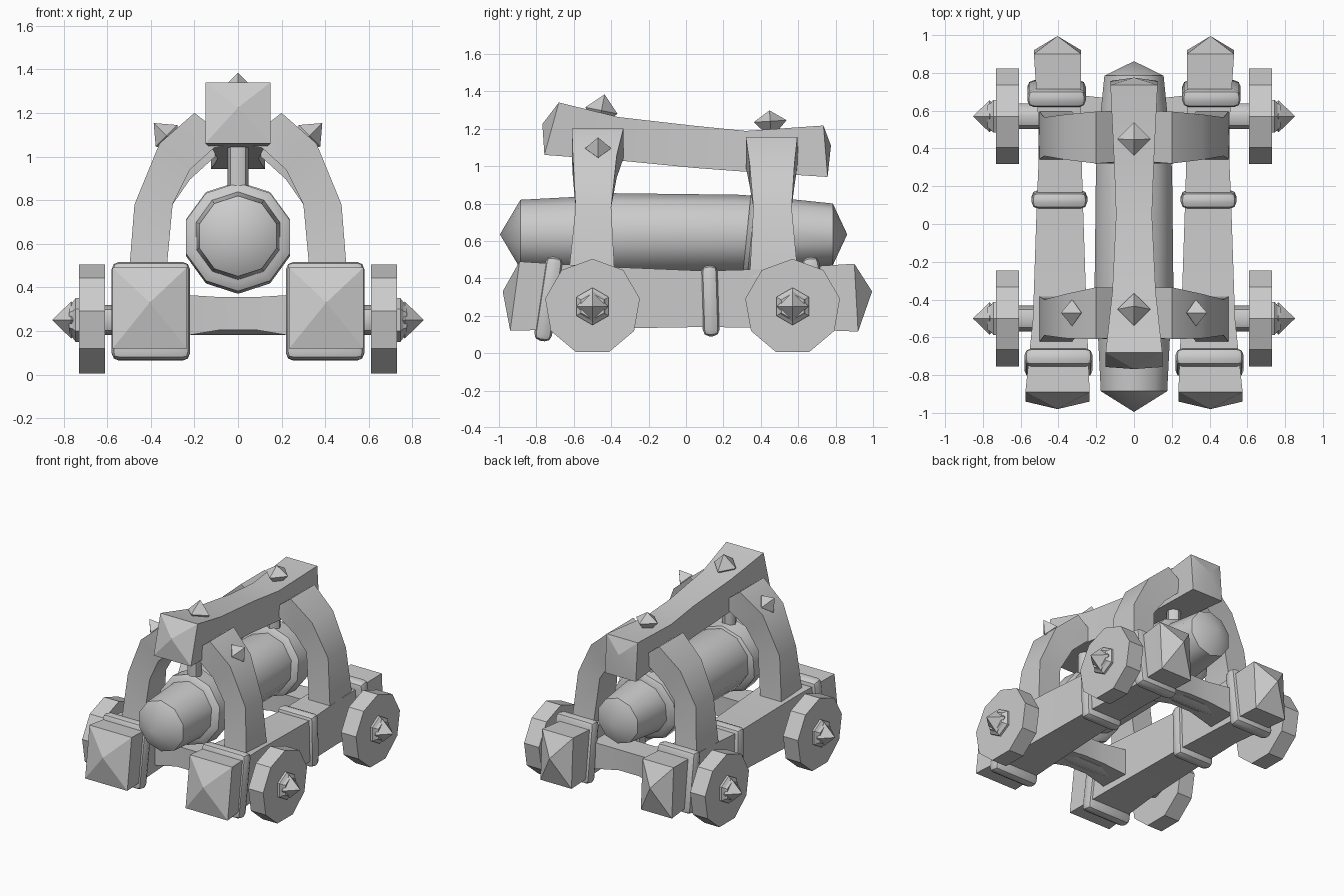
import bpy, bmesh, math
from mathutils import Vector, Matrix

if "Cube" in bpy.data.objects:
    bpy.data.objects.remove(bpy.data.objects["Cube"])

mat = bpy.data.materials.new("plain grey")
mat.diffuse_color = (0.6, 0.6, 0.6, 1)
mat.use_nodes = True
mat.node_tree.nodes["Principled BSDF"].inputs["Base Color"].default_value = mat.diffuse_color


def loft(name, rings, smooth=30):
    """Skin a list of rings; a ring of one point makes a tip."""
    bm = bmesh.new()
    vr = [[bm.verts.new(p) for p in r] for r in rings]
    for a, b in zip(vr, vr[1:]):
        n = max(len(a), len(b))
        for i in range(n):
            j = (i + 1) % n
            if len(a) == 1:
                bm.faces.new((a[0], b[i], b[j]))
            elif len(b) == 1:
                bm.faces.new((a[i], a[j], b[0]))
            else:
                bm.faces.new((a[i], a[j], b[j], b[i]))
    for r in (vr[0], vr[-1]):
        if len(r) > 2:
            bm.faces.new(r)
    bmesh.ops.recalc_face_normals(bm, faces=bm.faces)
    return finish(name, bm, smooth)


def finish(name, bm, smooth):
    me = bpy.data.meshes.new(name)
    bm.to_mesh(me)
    bm.free()
    me.materials.append(mat)
    ob = bpy.data.objects.new(name, me)
    bpy.context.collection.objects.link(ob)
    if smooth:
        bpy.ops.object.select_all(action='DESELECT')
        ob.select_set(True)
        bpy.context.view_layer.objects.active = ob
        bpy.ops.object.shade_smooth_by_angle(angle=math.radians(smooth))
    return ob


def lathe(name, origin, direction, profile, n, smooth=45):
    """Round part along a direction; profile holds (distance, radius)."""
    q = Vector(direction).to_track_quat('Z', 'Y')
    o = Vector(origin)
    rings = []
    for t, r in profile:
        k = n if r > 0 else 1
        ang = [math.pi / 2 + 2 * math.pi * i / n for i in range(k)]
        rings.append([o + q @ Vector((r * math.cos(a), r * math.sin(a), t)) for a in ang])
    return loft(name, rings, smooth)


def spike(name, origin, direction, r=0.085, h=0.088):
    lathe(name, origin, direction, [(-0.06, r * 0.35), (0, r), (h, 0)], 4, 0)


def box_ring(x0, x1, z0, z1, yb, yt):
    return [(x0, yb, z0), (x1, yb, z0), (x1, yt, z1), (x0, yt, z1)]


def band(name, x, y, z, w, d, h, tilt):
    """Rounded strap around a side beam."""
    bm = bmesh.new()
    bmesh.ops.create_cube(bm, size=1, matrix=Matrix.Diagonal((w, d, h, 1)))
    bmesh.ops.bevel(bm, geom=bm.edges[:], offset=0.035, segments=2,
                    profile=0.5, affect='EDGES')
    bmesh.ops.transform(bm, verts=bm.verts, matrix=Matrix.Translation((x, y, z))
                        @ Matrix.Rotation(tilt, 4, 'X'))
    finish(name, bm, 40)


for s, side in ((-1, "left"), (1, "right")):
    # side beams with blunt pointed ends
    rings = [[(s * 0.405, -0.98, 0.33)],
             box_ring(0.235, 0.575, 0.12, 0.49, -0.94, -0.89),
             box_ring(0.25, 0.535, 0.13, 0.465, -0.5, -0.5),
             box_ring(0.27, 0.515, 0.14, 0.44, 0.1, 0.1),
             box_ring(0.28, 0.50, 0.135, 0.45, 0.45, 0.45),
             box_ring(0.28, 0.53, 0.115, 0.478, 0.92, 0.90),
             [(s * 0.405, 0.995, 0.33)]]
    rings = [r if len(r) == 1 else [(s * x, y, z) for x, y, z in r] for r in rings]
    loft(side + "_side_beam", rings, 20)

    # straps
    band(side + "_front_band", s * 0.40, -0.735, 0.29, 0.36, 0.095, 0.455, -0.15)
    band(side + "_middle_band", s * 0.395, 0.13, 0.28, 0.295, 0.09, 0.38, 0.03)
    band(side + "_back_band", s * 0.41, 0.69, 0.295, 0.31, 0.095, 0.44, 0.13)

    # wheels, hubs and hub spikes
    for y, end in ((-0.50, "front"), (0.57, "back")):
        lathe(f"{side}_{end}_wheel", (s * 0.61, y, 0.247), (s, 0, 0),
              [(0, 0.257), (0.12, 0.257)], 9, 0)
        lathe(f"{side}_{end}_hub", (s * 0.72, y, 0.25), (s, 0, 0),
              [(0, 0.1), (0.025, 0.1), (0.04, 0.08), (0.055, 0.07)], 6, 0)
        spike(f"{side}_{end}_hub_spike", (s * 0.765, y, 0.25), (s, 0, 0))

    # curved legs: outer point, inner point, y range
    for end, top, ys in (
            ("front", 0.0, ((-0.63, -0.38), (-0.59, -0.40), (-0.605, -0.37), (-0.61, -0.335), (-0.6, -0.335))),
            ("back", -0.045, ((0.34, 0.60), (0.36, 0.565), (0.34, 0.58), (0.32, 0.595), (0.33, 0.6)))):
        curve = ((0.505, 0.40, 0.335, 0.40), (0.475, 0.78, 0.30, 0.78),
                 (0.36, 1.06 + top, 0.22, 0.94 + top),
                 (0.20, 1.20 + top, 0.11, 1.04 + top),
                 (0.07, 1.10 + top, 0.05, 1.05 + top))
        rings = [[(s * xo, y0, zo), (s * xo, y1, zo), (s * xi, y1, zi), (s * xi, y0, zi)]
                 for (xo, zo, xi, zi), (y0, y1) in zip(curve, ys)]
        loft(f"{side}_{end}_leg", rings, 30)
    spike(side + "_leg_spike", (s * 0.328, -0.47, 1.095), (s, 0, 1), 0.07, 0.083)

# axles and waisted cross beams
for y, end in ((-0.50, "front"), (0.57, "back")):
    lathe(end + "_axle", (-0.65, y, 0.25), (1, 0, 0), [(0, 0.068), (1.3, 0.068)], 8)
    rings = []
    for x, d, z0, z1 in ((-0.32, 0.115, 0.165, 0.37), (-0.08, 0.09, 0.205, 0.355),
                         (0.08, 0.09, 0.205, 0.355), (0.32, 0.115, 0.165, 0.37)):
        rings.append([(x, y - d, z0), (x, y + d, z0), (x, y + d, z1), (x, y - d, z1)])
    loft(end + "_cross_beam", rings, 20)

# top beam, wide at the ends
loft("top_beam", [[(0, -0.768, 1.225)],
                  box_ring(-0.15, 0.15, 1.06, 1.34, -0.757, -0.68),
                  box_ring(-0.115, 0.115, 1.03, 1.262, -0.36, -0.36),
                  box_ring(-0.095, 0.095, 0.99, 1.215, 0.05, 0.05),
                  box_ring(-0.105, 0.105, 0.97, 1.188, 0.32, 0.32),
                  box_ring(-0.125, 0.125, 0.942, 1.217, 0.757, 0.735),
                  [(0, 0.775, 1.11)]], 20)
spike("top_front_spike", (0, -0.452, 1.297), (0, 0.2, 1), 0.088, 0.088)
spike("top_back_spike", (0, 0.45, 1.24), (0, -0.06, 1), 0.088, 0.058)

# swinging log with pointed ends
lathe("ram_log", (0, 0, 0.635), (0, 1, 0),
      [(-0.995, 0), (-0.885, 0.185), (-0.60, 0.20), (-0.38, 0.22), (0.28, 0.212),
       (0.45, 0.20), (0.785, 0.165), (0.862, 0)], 10)
# collars and hanging posts
for y, end, z in ((-0.50, "front", 0.625), (0.41, "back", 0.63)):
    lathe(end + "_collar", (0, y, z), (0, 1, -0.1),
          [(-0.085, 0.215), (-0.06, 0.25), (0.06, 0.25), (0.085, 0.215)], 10)
    lathe(end + "_post", (0, y, 0.75), (0, 0, 1), [(0, 0.048), (0.35, 0.048)], 8)
